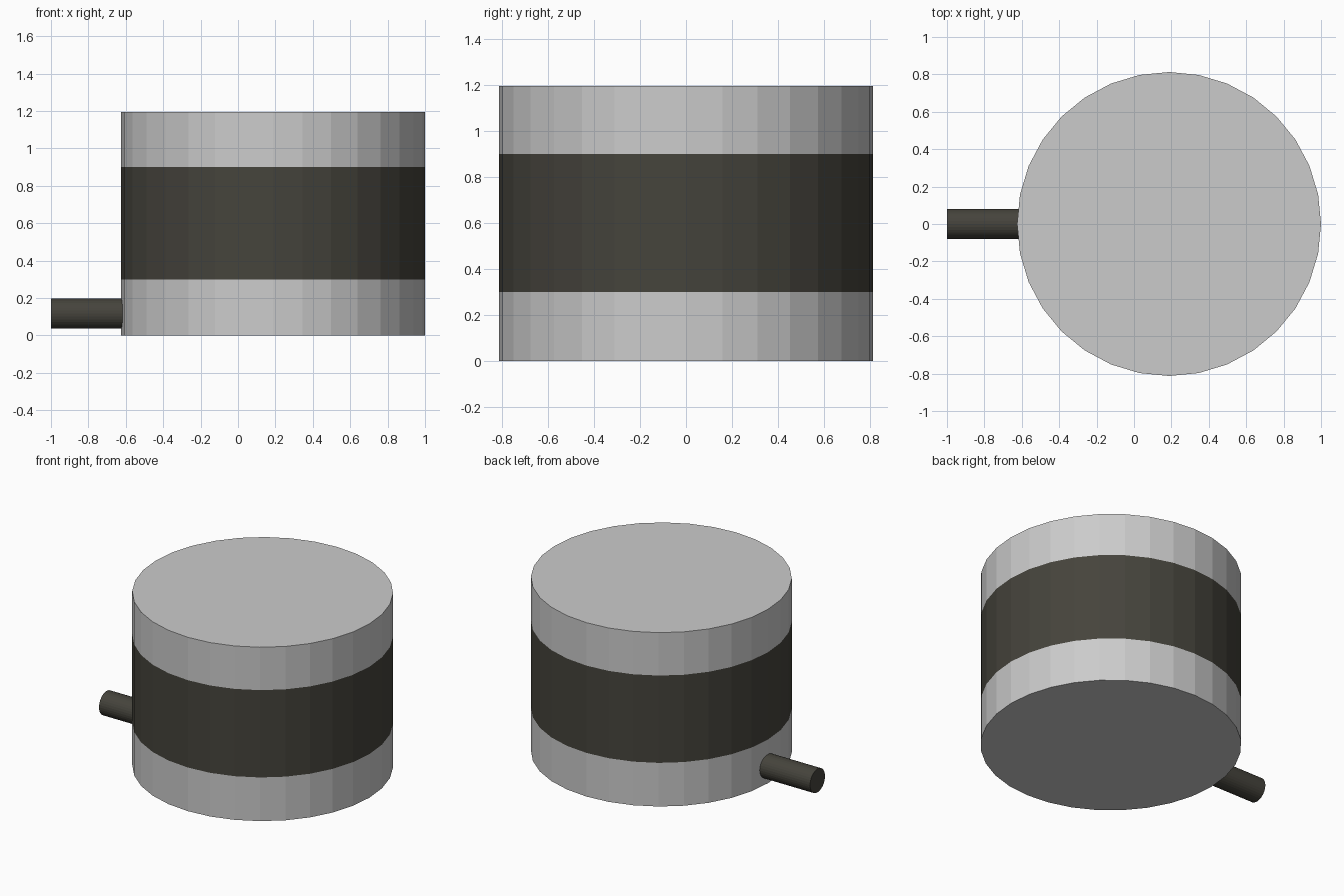
import bpy
import math

if "Cube" in bpy.data.objects:
    bpy.data.objects.remove(bpy.data.objects["Cube"])

DRUM_X, DRUM_R = 0.1875, 0.8125

dark = bpy.data.materials.new("dark_finish")
dark.diffuse_color = (0.06, 0.057, 0.045, 1)
dark.use_nodes = True
dark.node_tree.nodes["Principled BSDF"].inputs["Base Color"].default_value = dark.diffuse_color


def cylinder(name, radius, length, location, rotation=(0, 0, 0), fill='NGON', material=None):
    bpy.ops.mesh.primitive_cylinder_add(vertices=32, radius=radius, depth=length,
                                        end_fill_type=fill, location=location,
                                        rotation=rotation)
    obj = bpy.context.object
    obj.name = name
    if material:
        obj.data.materials.append(material)
    return obj


# Drum: two light end sections with a dark sleeve between them
cylinder("lower_drum", DRUM_R, 0.3, (DRUM_X, 0, 0.15))
cylinder("middle_band", DRUM_R, 0.6, (DRUM_X, 0, 0.6), fill='NOTHING', material=dark)
cylinder("upper_drum", DRUM_R, 0.295, (DRUM_X, 0, 1.0475))

# Outlet stub at the lower left, rooted inside the drum
start, end = -1.0, -0.55
cylinder("side_pipe", 0.081, end - start, ((start + end) / 2, 0, 0.117),
         rotation=(0, math.pi / 2, 0), material=dark)
